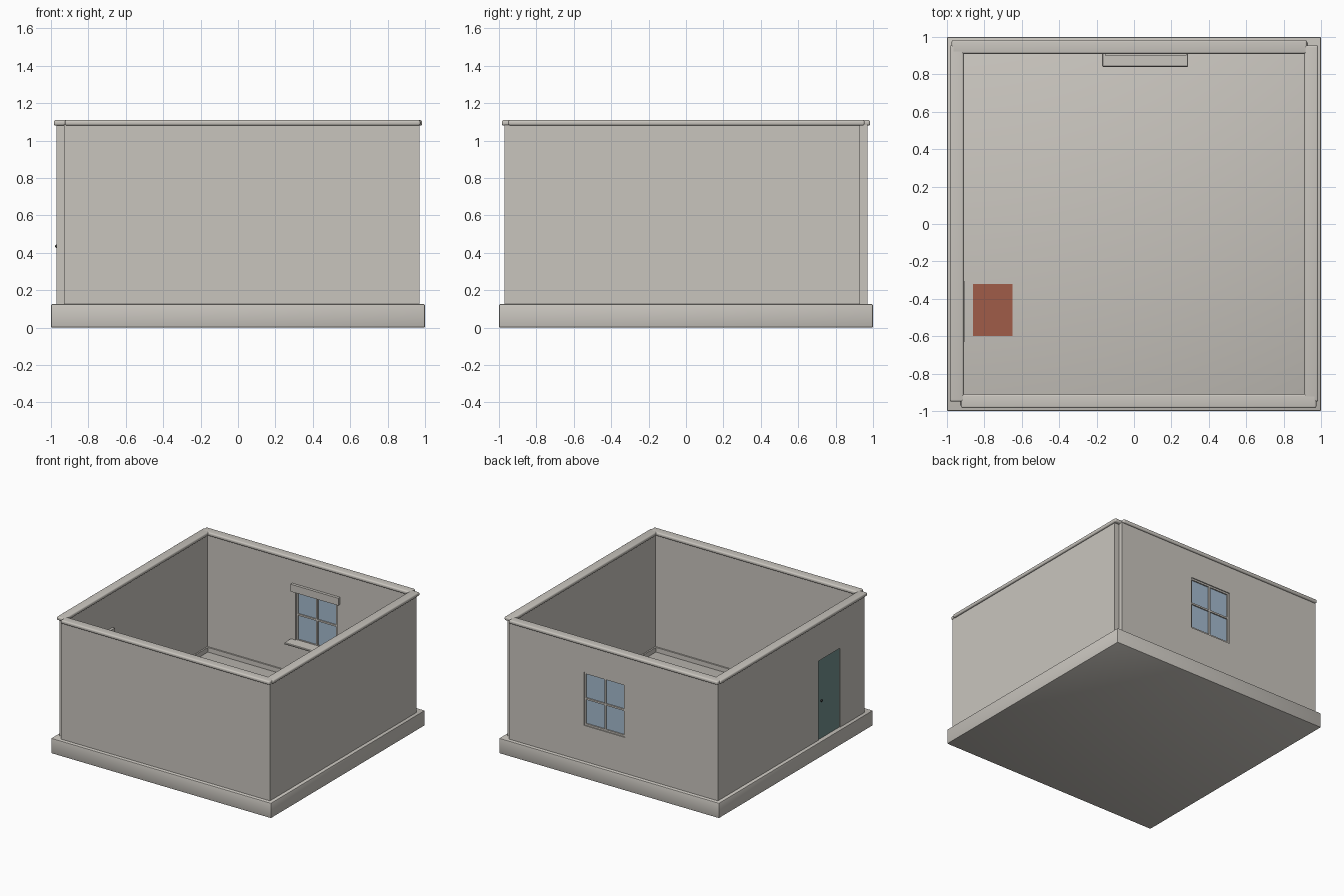
import bpy, bmesh
from math import radians
from mathutils import Vector

cube = bpy.data.objects.get("Cube")
if cube:
    bpy.data.objects.remove(cube, do_unlink=True)


def material(name, rgb):
    m = bpy.data.materials.new(name)
    m.use_nodes = True
    m.diffuse_color = (*rgb, 1)
    bsdf = next(n for n in m.node_tree.nodes if n.type == 'BSDF_PRINCIPLED')
    bsdf.inputs["Base Color"].default_value = (*rgb, 1)
    return m


PLASTER = material("warm_plaster", (0.584, 0.558, 0.515))
GLASS = material("pale_blue_glass", (0.376, 0.497, 0.624))
TEAL = material("teal_door_paint", (0.17, 0.28, 0.27))
RED = material("brick_red_mat", (0.352, 0.107, 0.065))
DARK = material("dark_metal", (0.03, 0.03, 0.03))


def box(name, xs, ys, zs, mat=PLASTER, bevel=0, segments=1):
    """Box between coordinate ranges, with optional rounded edges."""
    lo, hi = Vector((xs[0], ys[0], zs[0])), Vector((xs[1], ys[1], zs[1]))
    bm = bmesh.new()
    bmesh.ops.create_cube(bm, size=1)
    for v in bm.verts:
        v.co = (lo + hi) / 2 + v.co * (hi - lo)
    if bevel:
        bmesh.ops.bevel(bm, geom=bm.edges[:], offset=bevel, segments=segments,
                        profile=0.5, affect='EDGES')
    mesh = bpy.data.meshes.new(name)
    bm.to_mesh(mesh)
    bm.free()
    mesh.materials.append(mat)
    ob = bpy.data.objects.new(name, mesh)
    bpy.context.collection.objects.link(ob)
    if segments > 1:
        bpy.ops.object.select_all(action='DESELECT')
        ob.select_set(True)
        bpy.context.view_layer.objects.active = ob
        bpy.ops.object.shade_smooth_by_angle(angle=radians(35))
    return ob


INNER, OUTER, END = 0.925, 0.97, 0.93
FLOOR, TOP = 0.125, 1.085
POS, NEG = (INNER, OUTER), (-OUTER, -INNER)
WALL_Z = (FLOOR - 0.005, TOP)

# Foundation slab
box("foundation_slab", (-1, 1), (-1, 1), (0, FLOOR), bevel=0.007, segments=2)

# Plain walls
box("front_wall", (-END, OUTER), NEG, WALL_Z)
box("right_wall", POS, (-INNER, END), WALL_Z)

# Back wall around the window opening
wx, wz = (-0.125, 0.25), (0.42, 0.857)
box("back_wall_left", (wx[1], END), POS, WALL_Z)
box("back_wall_right", (-OUTER, wx[0]), POS, WALL_Z)
box("back_wall_below_window", wx, POS, (WALL_Z[0], wz[0]))
box("back_wall_above_window", wx, POS, (wz[1], TOP))

# Side wall around the door opening
dy, dz = (-0.615, -0.335), (FLOOR, 0.775)
box("door_wall_back", NEG, (dy[1], INNER), WALL_Z)
box("door_wall_front", NEG, (-END, dy[0]), WALL_Z)
box("door_wall_above", NEG, dy, (dz[1], TOP))

# Rounded coping on the wall tops
CAP_P, CAP_N, CAP_Z = (0.91, 0.985), (-0.985, -0.91), (1.08, 1.11)
for name, xs, ys in (
        ("front_coping", (-INNER, 0.975), CAP_N),
        ("back_coping", (-0.975, INNER), CAP_P),
        ("right_coping", CAP_P, (-0.95, 0.955)),
        ("left_coping", CAP_N, (-0.95, 0.955))):
    box(name, xs, ys, CAP_Z, bevel=0.011, segments=4)

# Baseboards, broken at the door
SKIRT, SKIRT_Z = 0.913, (FLOOR, 0.163)
box("front_baseboard", (-INNER, INNER), (-INNER, -SKIRT), SKIRT_Z)
box("back_baseboard", (-INNER, INNER), (SKIRT, INNER), SKIRT_Z)
box("right_baseboard", (SKIRT, INNER), (-INNER, INNER), SKIRT_Z)
for i, ys in enumerate(((-INNER, dy[0]), (dy[1], INNER))):
    box(f"door_wall_baseboard_{i + 1}", (-INNER, -SKIRT), ys, SKIRT_Z)

# Window: glass, frame, glazing bars, sill and head board
fy, w = (0.936, 0.962), 0.014
mx, mz = sum(wx) / 2, sum(wz) / 2
box("window_glass", wx, (0.945, 0.952), wz, GLASS)
for side, x in (("left", wx[1] - w / 2), ("middle", mx), ("right", wx[0] + w / 2)):
    box(f"window_{side}_upright", (x - w / 2, x + w / 2), fy, wz)
for side, z in (("bottom", wz[0] + w / 2), ("middle", mz), ("top", wz[1] - w / 2)):
    box(f"window_{side}_rail", wx, fy, (z - w / 2, z + w / 2))
box("window_sill", (-0.17, 0.29), (0.84, 0.94), (0.415, 0.43), bevel=0.004)
box("window_head_board", (-0.155, 0.28), (0.902, INNER), (0.83, 0.89))

# Door, inner trim and knobs
box("door_panel", (-0.964, -0.932), dy, dz, TEAL)
trim_x = (-INNER, -0.906)
box("door_trim_front", trim_x, (-0.63, dy[0]), (FLOOR, 0.79))
box("door_trim_back", trim_x, (dy[1], -0.305), (FLOOR, 0.79))
box("door_trim_top", trim_x, (-0.63, -0.305), (dz[1], 0.79))
for side, x in (("outer", -0.97), ("inner", -0.926)):
    bpy.ops.mesh.primitive_uv_sphere_add(segments=12, ring_count=8, radius=0.009,
                                         location=(x, -0.375, 0.435))
    knob = bpy.context.object
    knob.name = f"{side}_door_knob"
    knob.data.materials.append(DARK)
    bpy.ops.object.shade_smooth()

# Door mat
box("door_mat", (-0.86, -0.65), (-0.6, -0.32), (FLOOR, FLOOR + 0.004), RED)
